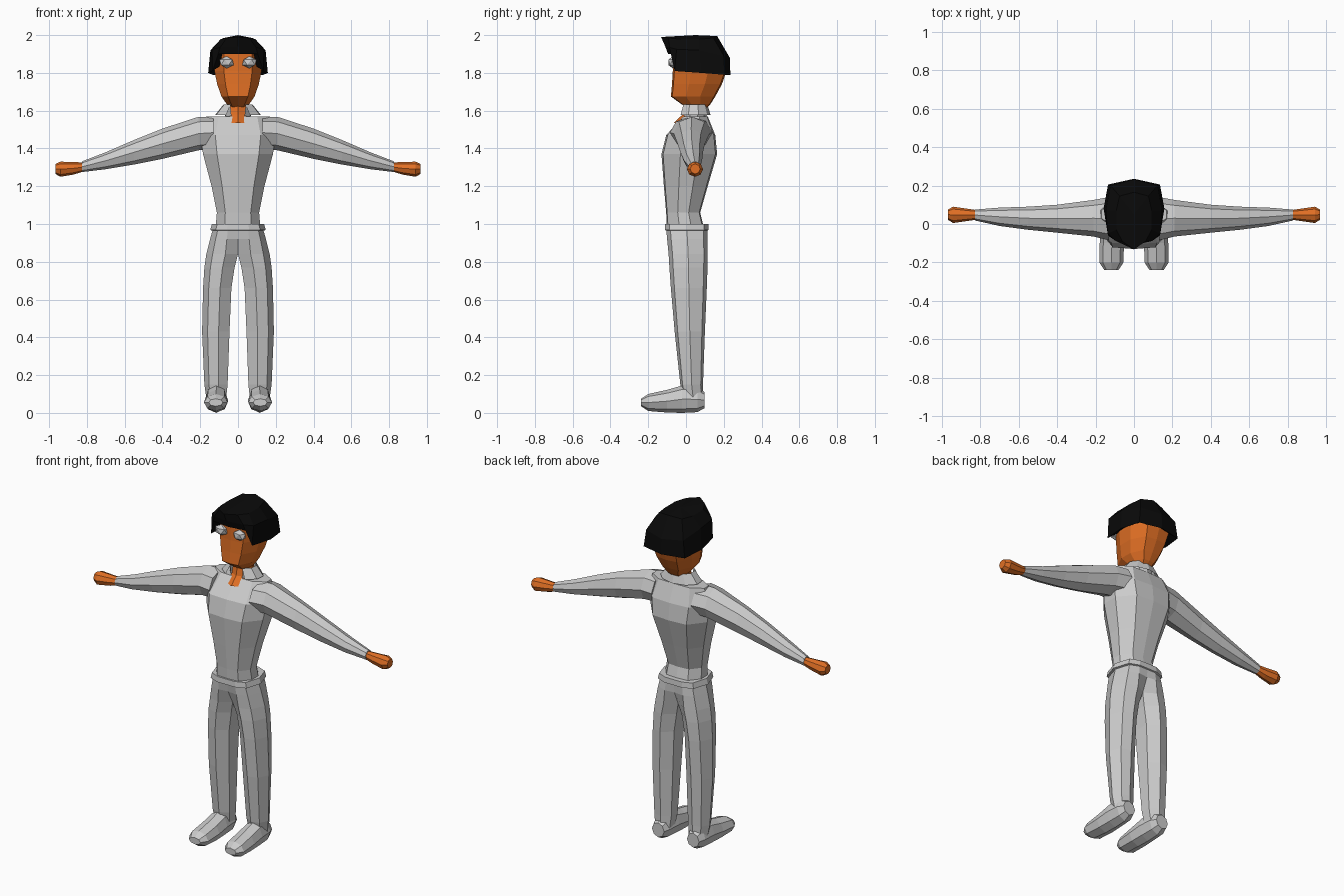
import bpy
import bmesh
from math import sin, cos, pi, radians
from mathutils import Matrix

cube = bpy.data.objects.get("Cube")
if cube:
    bpy.data.objects.remove(cube, do_unlink=True)


def material(name, colour):
    mat = bpy.data.materials.new(name)
    mat.use_nodes = True
    mat.diffuse_color = (*colour, 1)
    mat.node_tree.nodes["Principled BSDF"].inputs["Base Color"].default_value = (*colour, 1)
    return mat


cloth = material("light grey", (0.6, 0.6, 0.6))
skin = material("orange skin", (0.75, 0.16, 0.018))
black = material("black hair", (0.003, 0.003, 0.003))


def finish(name, bm, mat, mirror=False):
    """Turn a bmesh into a flat-shaded object, optionally mirrored across x."""
    bmesh.ops.recalc_face_normals(bm, faces=bm.faces)
    if mirror:
        # faces lying on the mirror plane would end up inside the body
        inner = [f for f in bm.faces if all(abs(v.co.x) < 0.001 for v in f.verts)]
        bmesh.ops.delete(bm, geom=inner, context='FACES')
    mesh = bpy.data.meshes.new(name)
    bm.to_mesh(mesh)
    bm.free()
    mesh.materials.append(mat)
    obj = bpy.data.objects.new(name, mesh)
    bpy.context.collection.objects.link(obj)
    if mirror:
        obj.modifiers.new("mirror", 'MIRROR').use_clip = True
    return obj


def loft(name, rings, mat, mirror=False, closed=True, tips=(None, None)):
    """Skin a list of rings; each end is capped flat or fanned to a tip point."""
    bm = bmesh.new()
    rows = [[bm.verts.new(p) for p in ring] for ring in rings]
    n = len(rows[0])
    for low, high in zip(rows, rows[1:]):
        for i in range(n if closed else n - 1):
            j = (i + 1) % n
            bm.faces.new((low[i], low[j], high[j], high[i]))
    if closed:
        for row, tip in zip((rows[0], rows[-1]), tips):
            if tip is None:
                bm.faces.new(row)
            else:
                centre = bm.verts.new(tip)
                for i in range(n):
                    bm.faces.new((row[i], row[(i + 1) % n], centre))
    return finish(name, bm, mat, mirror)


def whole(half):
    """Complete a half outline that runs from front centre to back centre."""
    return half + [(-x, y, z) for x, y, z in half[-2:0:-1]]


def body_ring(z, w, front, back):
    """Ten-sided horizontal section with a broad front and back."""
    shape = [(0, 0), (0.6, 0.03), (1, 0.34), (1, 0.66), (0.6, 0.97), (0, 1)]
    return whole([(w * a, front + (back - front) * b, z) for a, b in shape])


def oval(u0, u1, v0, v1, place, sides=8):
    """Oval section between two bounds, put into space by the place function."""
    ring = []
    for i in range(sides):
        a = 2 * pi * i / sides
        ring.append(place((u0 + u1) / 2 + cos(a) * (u1 - u0) / 2,
                          (v0 + v1) / 2 + sin(a) * (v1 - v0) / 2))
    return ring


def along_x(x, z0, z1, y0, y1):
    return oval(y0, y1, z0, z1, lambda y, z: (x, y, z))


def leg_ring(z, inner, outer, front, back, k):
    """Leg section; k rounds off the inner side."""
    shape = [(0, k), (0.4, 0), (0.8, 0.1), (1, 0.5), (0.8, 0.9), (0.4, 1), (0, 1 - k)]
    return [(inner + (outer - inner) * a, front + (back - front) * b, z) for a, b in shape]


# Shirt body, narrow at the waist and wide at the chest
loft("shirt", [body_ring(*r) for r in [
    (0.96, 0.12, -0.1, 0.1), (1.06, 0.112, -0.105, 0.075), (1.2, 0.14, -0.117, 0.115),
    (1.37, 0.185, -0.13, 0.165), (1.47, 0.2, -0.105, 0.155), (1.57, 0.17, -0.015, 0.115)]], cloth)

# Sleeves and mitten-like hands
loft("sleeve", [along_x(*r) for r in [
    (0.13, 1.4, 1.568, -0.085, 0.14), (0.21, 1.39, 1.567, -0.065, 0.125),
    (0.4, 1.345, 1.505, -0.045, 0.1), (0.55, 1.315, 1.445, -0.03, 0.09),
    (0.7, 1.29, 1.38, -0.01, 0.085), (0.825, 1.275, 1.332, 0.018, 0.075)]], cloth, mirror=True)
loft("hand", [along_x(*r) for r in [
    (0.8, 1.283, 1.325, 0.025, 0.07), (0.87, 1.262, 1.328, 0.015, 0.08),
    (0.94, 1.25, 1.33, 0.005, 0.09), (0.967, 1.265, 1.318, 0.022, 0.075)]], skin, mirror=True)

# Trousers with a raised waistband
loft("trousers", [leg_ring(*r) for r in [
    (0.06, 0.065, 0.165, -0.01, 0.09, 0.25), (0.15, 0.055, 0.178, -0.03, 0.09, 0.25),
    (0.43, 0.045, 0.19, -0.06, 0.1, 0.25), (0.66, 0.035, 0.185, -0.08, 0.11, 0.25),
    (0.77, 0.018, 0.178, -0.088, 0.114, 0.25), (0.84, 0, 0.168, -0.092, 0.115, 0.2),
    (0.92, 0, 0.148, -0.1, 0.115, 0.03), (0.965, 0, 0.135, -0.104, 0.113, 0),
    (0.968, 0, 0.147, -0.112, 0.12, 0), (1.0, 0, 0.138, -0.11, 0.118, 0)]], cloth, mirror=True)

# Feet, from heel to toe
loft("foot", [oval(x0, x1, z0, z1, lambda x, z, y=y: (x, y, z)) for y, x0, x1, z0, z1 in [
    (0.098, 0.075, 0.155, 0.025, 0.11), (0.06, 0.06, 0.17, 0.004, 0.14),
    (-0.02, 0.055, 0.175, 0, 0.145), (-0.1, 0.052, 0.178, 0.002, 0.122),
    (-0.2, 0.055, 0.18, 0.01, 0.1), (-0.238, 0.08, 0.155, 0.035, 0.075)]], cloth, mirror=True)

# Neck, with a small point showing at the open shirt front
loft("neck", [oval(-w, w, front, back, lambda x, y, z=z: (x, y, z)) for z, w, front, back in [
    (1.535, 0.06, -0.064, 0.1), (1.58, 0.058, -0.018, 0.11), (1.66, 0.052, 0, 0.115)]], skin)

# Folded collar, open at the front
collar_angles = [radians(30 + 37.5 * i) for i in range(9)]
loft("collar", [[(rx * sin(a), 0.045 - ry * cos(a), z) for a in collar_angles]
                for rx, ry, z in [(0.068, 0.064, 1.56), (0.08, 0.068, 1.632), (0.125, 0.085, 1.578)]],
     cloth, closed=False)

# Head with a forward chin
loft("head", [body_ring(*r) for r in [
    (1.615, 0.045, 0.005, 0.11), (1.635, 0.06, -0.025, 0.13), (1.675, 0.088, -0.08, 0.155),
    (1.74, 0.11, -0.074, 0.19), (1.81, 0.125, -0.07, 0.215), (1.9, 0.125, -0.07, 0.2),
    (1.96, 0.08, -0.04, 0.14)]], skin)

# Faceted eyes
bm = bmesh.new()
bmesh.ops.create_icosphere(bm, subdivisions=1, radius=1, matrix=Matrix.Translation(
    (0.06, -0.07, 1.856)) @ Matrix.Diagonal((0.042, 0.028, 0.032, 1)))
finish("eye", bm, cloth, mirror=True)

# Bobbed hair with a jutting fringe, from the lower edge to the crown
lower = [(0, -0.095, 1.9), (0.105, -0.08, 1.9), (0.135, -0.06, 1.81),
         (0.158, 0.08, 1.8), (0.135, 0.205, 1.79), (0, 0.235, 1.79)]
middle = [(0, -0.11, 1.94), (0.095, -0.088, 1.935), (0.137, -0.05, 1.925),
          (0.146, 0.07, 1.92), (0.122, 0.2, 1.89), (0, 0.232, 1.88)]
crown = [(0, -0.132, 1.99), (0.06, -0.09, 1.985), (0.092, -0.03, 1.978),
         (0.092, 0.07, 1.978), (0.075, 0.145, 1.985), (0, 0.165, 1.995)]
loft("hair", [whole(r) for r in (lower, middle, crown)], black,
     tips=((0, 0.08, 1.9), (0, 0.05, 2.0)))
